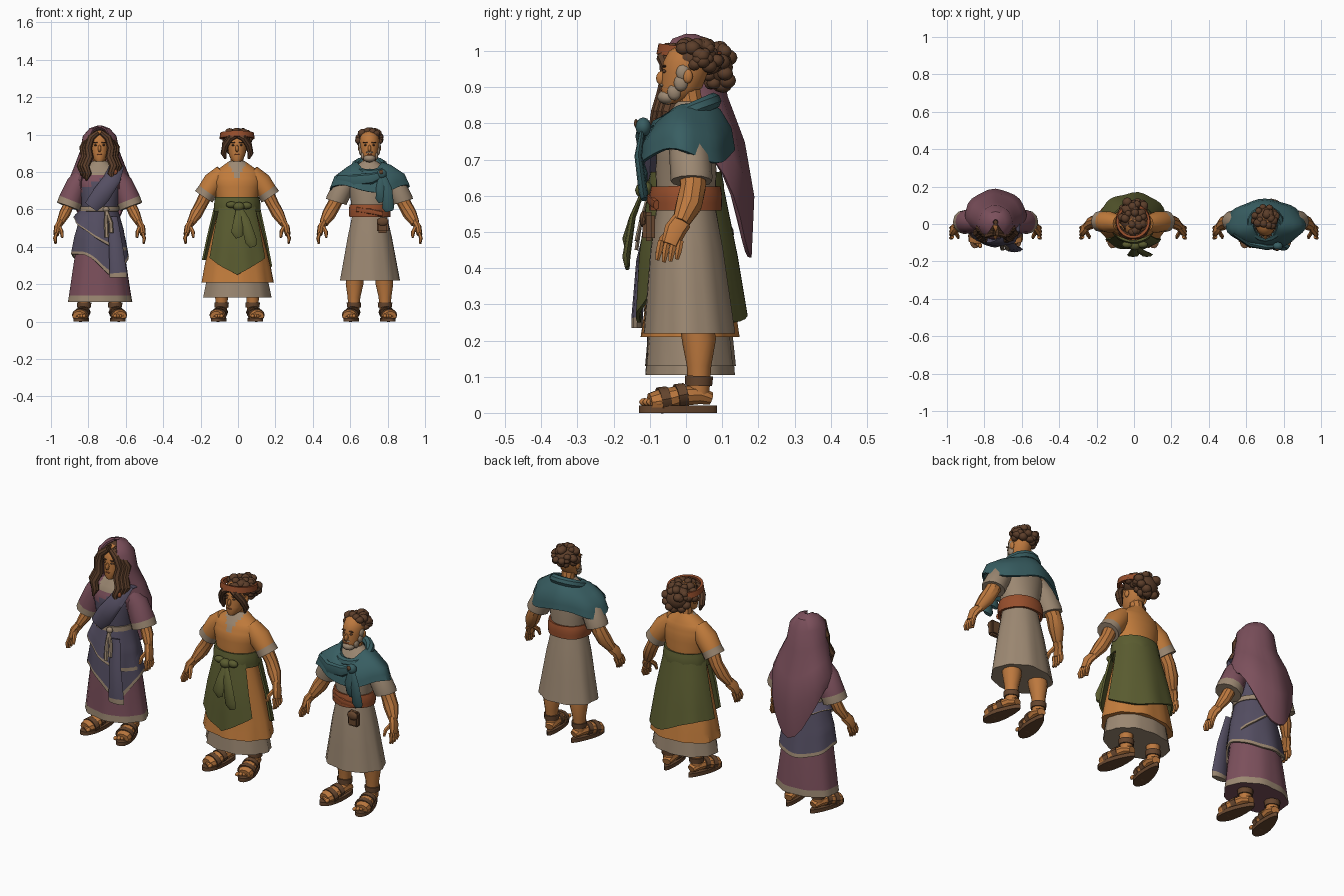
import bpy, bmesh, math, random
from mathutils import Vector, Matrix

if "Cube" in bpy.data.objects:
    bpy.data.objects.remove(bpy.data.objects["Cube"])

random.seed(4)


def colour(name, r, g, b):
    m = bpy.data.materials.new(name)
    m.diffuse_color = [(c / 255 / 12.92 if c < 11 else ((c / 255 + .055) / 1.055) ** 2.4) for c in (r, g, b)] + [1]
    m.use_nodes = True
    m.node_tree.nodes["Principled BSDF"].inputs["Base Color"].default_value = m.diffuse_color
    return m


SKIN = colour("skin", 188, 120, 62)
ORANGE = colour("orange cloth", 194, 124, 60)
MAUVE = colour("mauve cloth", 124, 80, 92)
INDIGO = colour("indigo cloth", 84, 78, 98)
GREEN = colour("olive cloth", 90, 92, 48)
TEAL = colour("teal cloth", 56, 94, 98)
LINEN = colour("linen", 156, 136, 114)
HAIR = colour("brown hair", 92, 62, 42)
LEATHER = colour("leather", 102, 70, 46)
RUST = colour("rust cloth", 150, 78, 44)


def finish(name, bm, mats, thick=0):
    bmesh.ops.recalc_face_normals(bm, faces=bm.faces)
    me = bpy.data.meshes.new(name)
    bm.to_mesh(me)
    bm.free()
    for m in mats:
        me.materials.append(m)
    for p in me.polygons:
        p.use_smooth = True
    me.set_sharp_from_angle(angle=math.radians(35))
    ob = bpy.data.objects.new(name, me)
    bpy.context.collection.objects.link(ob)
    if thick:
        s = ob.modifiers.new("thickness", 'SOLIDIFY')
        s.thickness, s.offset = thick, 0
        e = ob.modifiers.new("crisp", 'EDGE_SPLIT')
        e.split_angle = math.radians(38)
    return ob


def sheet(name, cx, rows, mats, a0=0, a1=360, n=32, fold=0, k=9, drop=None, rule=None, thick=0, sub=2):
    """Cloth or body lofted through elliptic rows (z, rx, ry, yc), top to bottom."""
    bm = bmesh.new()
    closed = a1 - a0 == 360
    count = (len(rows) - 1) * sub
    rings = []
    for i in range(count + 1):
        j = min(i // sub, len(rows) - 2)
        f = i / sub - j
        z, rx, ry, yc = [p + (q - p) * f for p, q in zip(rows[j], rows[j + 1])]
        t = i / count
        ring = []
        for q in range(n if closed else n + 1):
            a = math.radians(a0 + (a1 - a0) * q / n)
            w = 1 + fold * t * (math.cos(k * a + 1) + .6 * math.cos((k // 2 + 1) * a))
            dz = drop(a, t) if drop else 0
            ring.append(bm.verts.new((cx + rx * w * math.cos(a), yc + ry * w * math.sin(a), z + dz)))
        rings.append(ring)
    for i in range(count):
        for q in range(n):
            r = (q + 1) % n if closed else q + 1
            f = bm.faces.new((rings[i][q], rings[i][r], rings[i + 1][r], rings[i + 1][q]))
            if rule:
                c = f.calc_center_median()
                f.material_index = rule(c.x - cx, c.y, c.z, (i + .5) / count)
    if closed and not thick:
        bm.faces.new(rings[0])
        bm.faces.new(rings[-1])
    return finish(name, bm, mats, thick)


def tube(name, cx, pts, mats, n=8, flat=1, ref=(1, 0, 0)):
    """Tapered tube through (x, y, z, radius); a second material colours the last part."""
    bm = bmesh.new()
    p = [Vector((cx + q[0], q[1], q[2])) for q in pts]
    rings = []
    for i, c in enumerate(p):
        t = (p[min(i + 1, len(p) - 1)] - p[max(i - 1, 0)]).normalized()
        u = Vector(ref)
        u = (u - t * u.dot(t)).normalized()
        v = t.cross(u)
        rings.append([bm.verts.new(c + pts[i][3] * (u * math.cos(a) + v * flat * math.sin(a)))
                      for a in (2 * math.pi * q / n for q in range(n))])
    for i in range(len(p) - 1):
        for q in range(n):
            r = (q + 1) % n
            f = bm.faces.new((rings[i][q], rings[i][r], rings[i + 1][r], rings[i + 1][q]))
            f.material_index = int(len(mats) > 1 and i == len(p) - 2)
    bm.faces.new(rings[0])
    bm.faces.new(rings[-1]).material_index = len(mats) - 1
    return finish(name, bm, mats)


def balls(name, cx, items, mat):
    """One object of ellipsoids (x, y, z, rx, ry, rz)."""
    bm = bmesh.new()
    for x, y, z, a, b, c in items:
        m = Matrix.Translation((cx + x, y, z)) @ Matrix.Diagonal((a, b, c, 1))
        bmesh.ops.create_icosphere(bm, subdivisions=2, radius=1, matrix=m)
    return finish(name, bm, [mat])


def curls(name, cx, c, rad, count, r, face=True):
    """Curly hair: a core with lumps scattered over it, leaving the face free."""
    items = [(*c, *rad)]
    while len(items) < count:
        d = Vector([random.gauss(0, 1) for _ in range(3)]).normalized()
        if face and (d.z < -.75 or (d.y < -.1 and d.z < .4)):
            continue
        q = r * random.uniform(.8, 1.15)
        items.append((*[c[i] + rad[i] * d[i] for i in range(3)], q, q, q * .9))
    balls(name, cx, items, HAIR)


def body(tag, cx, reach, bulk):
    # head, neck and face
    sheet(tag + "_head", cx, [(1.02, .02, .025, .01), (1.0, .045, .052, .005), (.97, .053, .063, 0), (.94, .052, .063, -.003),
          (.9, .046, .057, -.012), (.87, .035, .043, -.027), (.855, .018, .02, -.045)], [SKIN], n=16, sub=1)
    tube(tag + "_neck", cx, [(0, .02, .78, .045), (0, .015, .84, .035), (0, .005, .9, .034)], [SKIN], n=10)
    balls(tag + "_nose_and_ears", cx, [(0, -.068, .925, .009, .015, .02), (.054, .005, .93, .008, .014, .02),
          (-.054, .005, .93, .008, .014, .02)], SKIN)
    balls(tag + "_eyes_and_brows", cx, [(s * .022, -.06, z, w, .006, h) for s in (-1, 1)
          for z, w, h in ((.944, .008, .005), (.958, .014, .0035))], HAIR)
    balls(tag + "_lips", cx, [(0, -.066, .893, .014, .005, .004)], RUST)
    for s in (-1, 1):
        side = "_right_" if s < 0 else "_left_"
        w = s * reach
        # arm, palm, fingers and thumb
        tube(tag + side + "arm", cx, [(s * .1, .01, .78, .042 * bulk), (w * .55, .015, .69, .037 * bulk), (w * .66, .02, .625, .033 * bulk),
             (w * .75, .008, .575, .034 * bulk), (w * .85, -.015, .525, .022 * bulk)], [SKIN], n=10)
        tube(tag + side + "palm", cx, [(w * .84, -.012, .53, .018), (w * .9, -.03, .505, .019), (w * .93, -.045, .465, .015)], [SKIN], flat=1.6)
        for i in range(4):
            y = -.075 + i * .018
            tube(tag + side + "finger", cx, [(w * .92, y + .006, .475, .0095), (w * .955, y, .445, .01),
                 (w * .94, y - .004, .415 + abs(i - 1.3) * .006, .006)], [SKIN], n=6)
        tube(tag + side + "thumb", cx, [(w * .87, -.035, .51, .012), (w * .81, -.065, .48, .011), (w * .8, -.075, .45, .007)], [SKIN], n=6)

        # leg and sandal, with the toes turned out
        def foot(u, v, z, r=0):
            c, sn = math.cos(.2), math.sin(.2)
            return (s * (.083 + u * c + v * sn), .025 + u * sn - v * c, z, r)
        tube(tag + side + "leg", cx, [(s * .07, .02, .38, .055), (s * .077, .025, .28, .046), (s * .08, .036, .2, .047),
             (s * .083, .036, .13, .034), (s * .083, .035, .05, .029)], [SKIN], n=12)
        tube(tag + side + "foot", cx, [foot(0, -.045, .04, .022), foot(0, -.01, .05, .034), foot(0, .05, .046, .037),
             foot(.003, .1, .032, .042), foot(.003, .128, .028, .034)], [SKIN], n=10, flat=.8)
        balls(tag + side + "toes", cx, [(*foot(-.028 + i * .0155, .137 - i * .007, .03)[:3], .0105 - i * .0008, .015, .011) for i in range(5)], SKIN)
        bm = bmesh.new()
        lo = [bm.verts.new(Vector(foot((.036 + .012 * math.cos(a)) * math.sin(a), .048 + .11 * math.cos(a), 0)[:3]) + Vector((cx, 0, 0)))
              for a in (2 * math.pi * q / 24 for q in range(24))]
        ext = bmesh.ops.extrude_face_region(bm, geom=[bm.faces.new(lo)])
        bmesh.ops.translate(bm, vec=(0, 0, .02), verts=[v for v in ext["geom"] if isinstance(v, bmesh.types.BMVert)])
        finish(tag + side + "sole", bm, [LEATHER])
        for v, z, r in ((.088, .036, .046), (.04, .048, .042)):
            tube(tag + side + "strap", cx, [foot(0, v - .013, z + .003, r - .002), foot(0, v + .013, z - .002, r)], [LEATHER], n=12, flat=.8)
        tube(tag + side + "ankle_strap", cx, [(s * .083, .035, .075, .037), (s * .083, .036, .102, .039)], [LEATHER], n=12)


TORSO = [(.86, .036, .036, .01), (.83, .075, .053, .008), (.8, .112, .068, .005), (.75, .12, .082, 0), (.66, .102, .084, 0), (.57, .09, .08, 0)]
front = lambda a: max(0, -math.sin(a))
back = lambda a: max(0, math.sin(a))

# ---- veiled woman ----
X = -.74
body("veiled_woman", X, .25, .88)
sheet("veiled_woman_bodice", X, TORSO, [MAUVE, INDIGO, LINEN], sub=3,
      rule=lambda x, y, z, t: 2 if z > .79 and abs(x) < .06 and y < .02 else int(z < .765 + .65 * x))
sheet("long_dress", X, [(.58, .088, .08, 0), (.45, .118, .098, .003), (.28, .145, .112, .008), (.14, .165, .12, .012), (.105, .17, .122, .012)],
      [MAUVE, LINEN], fold=.025, rule=lambda x, y, z, t: int(z < .14))
hem = lambda x, y, z, t: int(t > .9)
sheet("lower_wrap", X, [(.58, .094, .085, 0), (.45, .132, .108, .003), (.36, .147, .122, .008)], [INDIGO, LINEN], fold=.03, k=7, sub=6, n=40,
      drop=lambda a, t: -t * (.12 * max(0, math.cos(a + 1.0)) ** 4 + .05 * back(a)), rule=hem, thick=.008)
sheet("upper_wrap", X, [(.6, .094, .087, 0), (.53, .123, .105, 0), (.47, .137, .122, .003)], [INDIGO, LINEN], fold=.035, k=8, sub=6, n=40,
      drop=lambda a, t: -t * .09 * math.cos(a + .4), rule=hem, thick=.008)
tube("hanging_drape", X, [(.07, -.095, .56, .025), (.085, -.125, .42, .036), (.1, -.135, .26, .046), (.1, -.135, .235, .046)], [INDIGO, LINEN], flat=.35)
tube("shoulder_drape", X, [(.07, .085, .74, .04), (.09, .045, .82, .042), (.09, -.03, .83, .042), (.065, -.088, .76, .046),
     (.01, -.1, .68, .05), (-.04, -.088, .61, .045)], [INDIGO], flat=.4)
balls("brooch", X, [(.08, -.085, .8, .016, .008, .016)], RUST)
sheet("cord_belt", X, [(.615, .098, .092, 0), (.59, .1, .094, 0)], [LINEN], thick=.01)
balls("belt_knot", X, [(.035, -.1, .6, .018, .014, .016)], LINEN)
for dx in (0, .025):
    tube("belt_tail", X, [(.035, -.105, .6, .008), (.035 + dx, -.125, .53, .011), (.038 + dx, -.137, .45 + dx, .012)], [LINEN], n=6, flat=.5)
balls("hair_back", X, [(0, .02, .97, .068, .072, .058)], HAIR)
for s in (-1, 1):
    tube("wide_sleeve", X, [(s * .07, .005, .8, .045), (s * .12, .01, .735, .058), (s * .155, .012, .65, .064), (s * .168, .01, .615, .064)],
         [MAUVE, LINEN], n=12)
    for i in range(3):
        o = i * .013
        tube("long_lock", X, [(s * .008, -.05 + o, 1.012, .014), (s * (.045 + o * .3), -.056 + o, .985, .02), (s * (.062 + o), -.05 + o, .93, .021),
             (s * (.054 + o), -.06 + o, .88, .022), (s * (.075 + o), -.075 + o, .83, .022), (s * (.06 + o), -.085 + o, .79, .018),
             (s * (.072 + o), -.09 + o, .755 + o, .006)], [HAIR])
sheet("veil", X, [(1.043, .012, .012, .01), (1.03, .05, .055, .008), (.99, .085, .088, .008), (.91, .1, .096, .012), (.83, .13, .115, .04),
      (.76, .158, .13, .05), (.71, .158, .12, .052)], [MAUVE], a0=-52, a1=232, n=22, fold=.025, k=7, sub=1,
      drop=lambda a, t: -.28 * t ** 3 * back(a) ** 2, thick=.01)

# ---- woman with apron ----
X = -.005
body("apron_woman", X, .292, .98)
sheet("tunic_top", X, [(z, rx * 1.08, ry, yc) for z, rx, ry, yc in TORSO], [ORANGE, LINEN], sub=3, n=48,
      rule=lambda x, y, z, t: int(y < .01 and abs(x) < .045 * (z - .76) / .08))
sheet("underskirt", X, [(.3, .15, .11, .01), (.13, .178, .125, .012)], [LINEN], fold=.03, k=11)
sheet("tunic_skirt", X, [(.6, .1, .085, 0), (.45, .14, .105, .006), (.3, .175, .122, .012), (.21, .19, .134, .012)], [ORANGE], fold=.03)
sheet("apron_waistband", X, [(.665, .112, .092, 0), (.63, .118, .1, 0), (.59, .118, .1, 0)], [GREEN], fold=.02, thick=.012)
sheet("apron_front", X, [(.62, .117, .1, 0), (.47, .155, .128, .002), (.34, .185, .142, .008)], [GREEN], a0=-142, a1=-38, n=16, fold=.025, k=10,
      drop=lambda a, t: -t * .09 * (1 - abs(math.degrees(a) + 90) / 52), thick=.01)
sheet("apron_back", X, [(.62, .117, .1, 0), (.46, .155, .125, .012), (.33, .182, .15, .012)], [GREEN], a0=5, a1=175, n=20, fold=.025, k=8,
      drop=lambda a, t: -t * .08 * max(0, math.cos(a - .95)) ** 2, thick=.01)
balls("apron_knot", X, [(.01, -.115, .615, .032, .026, .025), (-.03, -.11, .625, .03, .018, .018), (.05, -.11, .62, .03, .018, .02)], GREEN)
for x, z in ((0, .45), (.075, .4)):
    tube("apron_tie", X, [(.012, -.12, .61, .015), ((x + .012) / 2, -.148, .54, .025), (x, -.165, z + .03, .032), (x + .01, -.162, z, .018)],
         [GREEN], flat=.35)
curls("curly_hair", X, (0, .024, .977), (.07, .072, .045), 46, .021)
curls("hair_bun", X, (0, .09, .955), (.06, .04, .052), 34, .022, face=False)
sheet("headband", X, [(1.008, .083, .084, .015), (.978, .087, .09, .015)], [RUST], drop=lambda a, t: .012 * -math.sin(a), thick=.014)
for s in (-1, 1):
    tube("swept_lock", X, [(s * -.012, -.058, 1.0, .012), (s * .035, -.064, .982, .018), (s * .062, -.045, .945, .018), (s * .072, -.025, .9, .016),
         (s * .062, -.025, .87, .006)], [HAIR])
    tube("short_sleeve", X, [(s * .075, .005, .8, .043), (s * .125, .01, .745, .058), (s * .158, .013, .698, .054), (s * .178, .014, .668, .056)],
         [ORANGE, LINEN], n=12)

# ---- man with cape ----
X = .703
body("bearded_man", X, .288, 1.1)
sheet("man_tunic_top", X, TORSO, [LINEN])
sheet("man_tunic_skirt", X, [(.58, .09, .08, 0), (.45, .118, .1, .003), (.22, .158, .124, .01)], [LINEN], fold=.03)
sheet("sash_belt", X, [(.625, .1, .09, 0), (.6, .106, .095, 0), (.56, .104, .094, 0)], [RUST], fold=.02, k=5, thick=.012)
tube("belt_wrap", X, [(-.07, -.078, .6, .014), (0, -.1, .59, .016), (.07, -.082, .575, .014)], [RUST], ref=(0, 0, 1), flat=.6)
bm = bmesh.new()
bmesh.ops.create_cube(bm, size=1, matrix=Matrix.Translation((X + .07, -.103, .515)) @ Matrix.Diagonal((.062, .034, .08, 1)))
bmesh.ops.bevel(bm, geom=bm.edges[:], offset=.009, segments=2, affect='EDGES')
finish("belt_pouch", bm, [LEATHER])
balls("pouch_flap", X, [(.07, -.117, .535, .032, .012, .024)], LEATHER)
sheet("cape", X, [(.85, .065, .07, 0), (.83, .11, .09, 0), (.775, .182, .118, 0), (.71, .205, .126, 0)], [TEAL], fold=.028, k=7, n=36,
      drop=lambda a, t: -.055 * front(a) ** 2 * (1 - t) + .02 * t * math.cos(3 * a + 1), thick=.01)
ring = [2 * math.pi * i / 16 for i in range(17)]
tube("cape_roll", X, [(.078 * math.cos(a), .075 * math.sin(a), .827 + .035 * math.sin(a), .023) for a in ring], [TEAL], ref=(0, 0, 1))
tube("cape_front_fold", X, [(-.17, -.05, .765, .025), (-.08, -.108, .755, .033), (.01, -.125, .765, .03), (.065, -.12, .785, .018)],
     [TEAL], ref=(0, 0, 1), flat=.5)
balls("cape_knot", X, [(.066, -.118, .79, .027, .022, .027)], TEAL)
balls("cape_pin", X, [(.062, -.138, .8, .012, .006, .012)], LEATHER)
for x, z in ((.06, .64), (.095, .59)):
    tube("cape_tail", X, [(.066, -.12, .79, .016), (x, -.132, .71, .026), (x + .005, -.118, z + .02, .032), (x + .01, -.115, z, .022)], [TEAL], flat=.4)
curls("man_hair", X, (0, .022, .98), (.058, .068, .042), 44, .02)
balls("beard", X, [(0, -.05, .873, .034, .03, .022), (0, -.064, .905, .02, .008, .006)]
      + [(s * x, y, z, .012, .02, .024) for s in (-1, 1) for x, y, z in ((.034, -.032, .887), (.045, -.014, .912), (.047, -.008, .94))], LINEN)
for s in (-1, 1):
    tube("man_sleeve", X, [(s * .08, .005, .79, .045), (s * .135, .01, .73, .057), (s * .175, .015, .65, .058), (s * .178, .015, .64, .057)],
         [LINEN], n=12)
